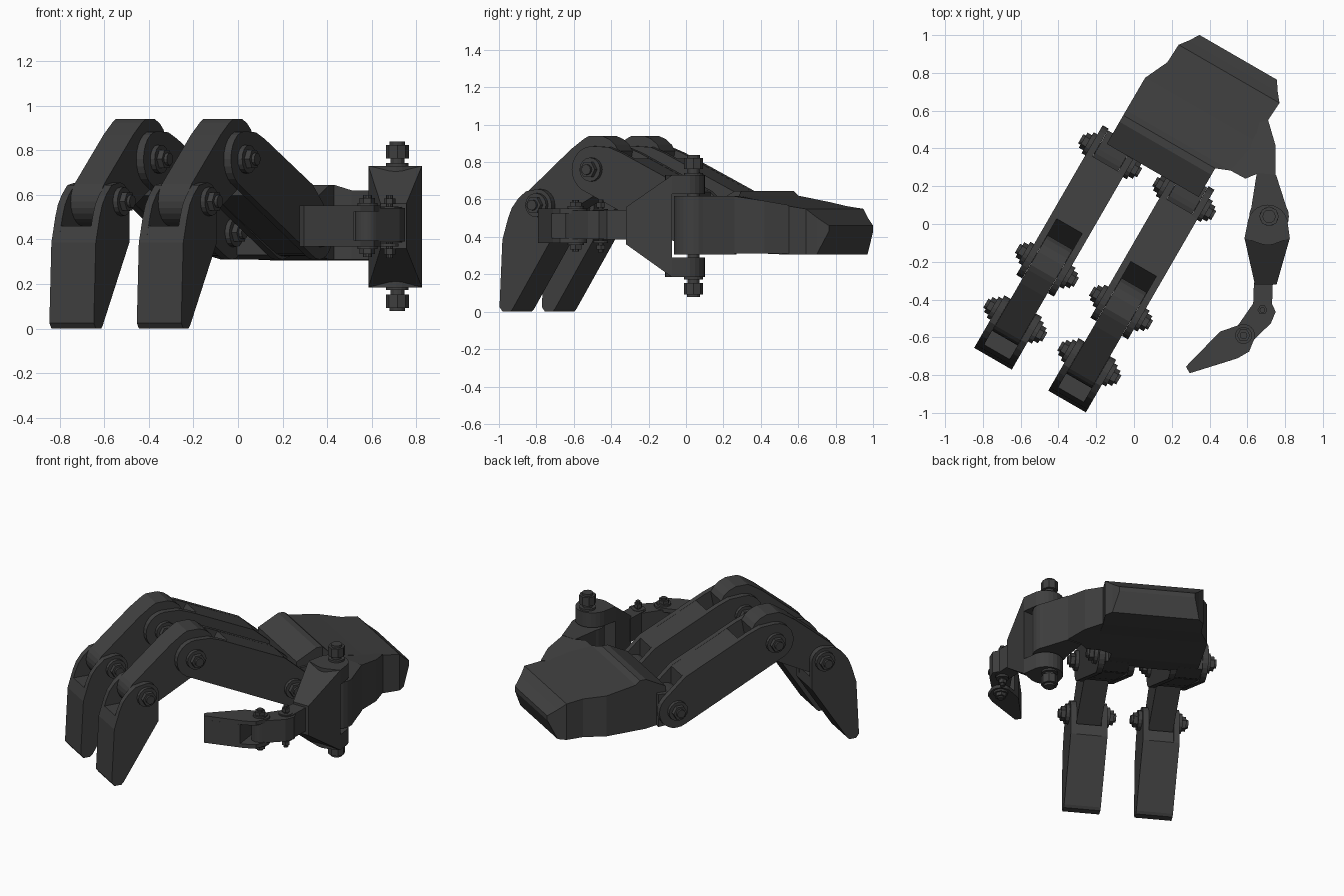
import bpy, bmesh, math

if "Cube" in bpy.data.objects:
    bpy.data.objects.remove(bpy.data.objects["Cube"])

# one dark grey colour for the whole hand
grey = bpy.data.materials.new("dark grey")
grey.diffuse_color = (0.05, 0.05, 0.05, 1)
grey.use_nodes = True
grey.node_tree.nodes["Principled BSDF"].inputs["Base Color"].default_value = grey.diffuse_color


def finger_frame(u, z, v):
    """u runs along the fingers, v across the palm; turned 30 degrees from y."""
    return (-0.5 * u + 0.866 * v, -0.866 * u - 0.5 * v, z)


def plan_frame(x, y, z):
    return (x, y, z)


def hull(circles=(), pts=(), n=24):
    """Convex outline round circles (a, b, r) and points."""
    P = [tuple(p) for p in pts]
    for a, b, r in circles:
        P += [(a + r * math.cos(math.tau * i / n), b + r * math.sin(math.tau * i / n)) for i in range(n)]
    P = sorted(set((round(a, 5), round(b, 5)) for a, b in P))

    def chain(seq):
        out = []
        for p in seq:
            while len(out) > 1 and ((out[-1][0] - out[-2][0]) * (p[1] - out[-2][1])
                                    - (out[-1][1] - out[-2][1]) * (p[0] - out[-2][0])) <= 1e-7:
                out.pop()
            out.append(p)
        return out[:-1]
    return chain(P) + chain(P[::-1])


def loft(bm, rings):
    rows = [[bm.verts.new(p) for p in ring] for ring in rings]
    n = len(rows[0])
    for a, b in zip(rows, rows[1:]):
        for i in range(n):
            j = (i + 1) % n
            bm.faces.new((a[i], a[j], b[j], b[i]))
    bm.faces.new(rows[0][::-1])
    bm.faces.new(rows[-1])


def part(name, lofts):
    bm = bmesh.new()
    for rings in lofts:
        loft(bm, rings)
    bmesh.ops.recalc_face_normals(bm, faces=bm.faces)
    me = bpy.data.meshes.new(name)
    bm.to_mesh(me)
    bm.free()
    me.materials.append(grey)
    ob = bpy.data.objects.new(name, me)
    bpy.context.collection.objects.link(ob)
    return ob


def prism(frame, outline, w0, w1):
    return [[frame(a, b, w) for a, b in outline] for w in (w0, w1)]


def bolt(name, frame, a, b, mid, steps):
    """Stepped pin: steps are (inner, outer, radius, sides) mirrored about mid."""
    lofts = []
    for s in (-1, 1):
        for w0, w1, r, n in steps:
            lofts.append(prism(frame, hull([(a, b, r)], n=n), mid + s * w0, mid + s * w1))
    part(name, lofts)


def fork(frame, outline, core, mid, inner, outer):
    """Two cheek plates joined by a solid core."""
    return [prism(frame, outline, mid - outer, mid - inner),
            prism(frame, outline, mid + inner, mid + outer),
            prism(frame, core, mid - inner, mid + inner)]


# palm: box sections (u, v left, v right, z bottom, z top)
sections = [(-0.295, -0.337, 0.225, 0.33, 0.575), (-0.43, -0.337, 0.225, 0.31, 0.645),
            (-0.47, -0.337, 0.225, 0.31, 0.645), (-0.50, -0.337, 0.30, 0.31, 0.62),
            (-0.70, -0.336, 0.34, 0.31, 0.585), (-0.83, -0.275, 0.34, 0.305, 0.565),
            (-0.94, -0.27, 0.347, 0.305, 0.55), (-0.985, -0.235, 0.31, 0.305, 0.505),
            (-1.04, -0.20, 0.273, 0.43, 0.46)]
part("palm", [[[finger_frame(u, z, v) for v, z in ((l, b), (r, b), (r, t), (l, t))]
               for u, l, r, b, t in sections]])

# side arm carrying the thumb hinge barrel, its top falling to meet the palm
arm = [(0.48, 0.30), (0.59, 0.24), (0.65, 0.265), (0.75, 0.24), (0.748, 0.42), (0.71, 0.55), (0.60, 0.52)]
neck = [(0.65, 0.27), (0.62, 0.08), (0.81, 0.08), (0.752, 0.26)]
arm_top = [(x, y, 0.62 - 0.05 * min(1, max(0, (y - 0.3) / 0.22))) for x, y in arm]
part("thumb_arm", [[[(x, y, 0.31) for x, y in arm], arm_top],
                   prism(plan_frame, neck, 0.305, 0.62),
                   prism(plan_frame, hull([(0.715, 0.04, 0.105)]), 0.305, 0.62)])

# finger joints (u, z)
K, M, E = (-0.25, 0.43), (0.42, 0.76), (0.755, 0.57)
finger_bolt = [(0, 0.116, 0.03, 12), (0.115, 0.138, 0.064, 16), (0.138, 0.165, 0.046, 6), (0.165, 0.18, 0.028, 12)]

lower_out = hull([(*K, 0.12), (*M, 0.125)], [(-0.19, 0.645), (0.24, 0.85), (0.32, 0.88)])
# the core floor slopes down under the middle joint
lower_core = [(-0.20, 0.335), (0.18, 0.508), (0.36, 0.597), (0.29, 0.63), (0.18, 0.82), (-0.20, 0.64)]
mid_out = hull([(*M, 0.12), (*E, 0.11)],
               [(0.28, 0.86), (0.30, 0.893), (0.335, 0.922), (0.38, 0.94), (0.46, 0.94), (0.49, 0.925), (0.57, 0.87)])
tip_pts = [(0.91, 0.015), (0.925, 0.0), (0.972, 0.0), (0.991, 0.025), (0.973, 0.385), (0.672, 0.385)]
tip_out = hull([(*E, 0.085)], tip_pts + [(0.938, 0.5), (0.915, 0.555), (0.88, 0.6), (0.83, 0.643)])
tip_core = hull([], tip_pts + [(0.95, 0.46), (0.675, 0.46)])
lug = hull([(*K, 0.105)], [(-0.36, 0.32), (-0.36, 0.54)])

for side, v in (("outer", -0.29), ("inner", 0.163)):
    part(side + "_knuckle_lug", [prism(finger_frame, lug, v - 0.077, v + 0.077)])
    part(side + "_finger_lower_link", fork(finger_frame, lower_out, lower_core, v, 0.078, 0.115))
    part(side + "_finger_middle_link", [prism(finger_frame, mid_out, v - 0.077, v + 0.077)])
    part(side + "_finger_tip", fork(finger_frame, tip_out, tip_core, v, 0.078, 0.115))
    for joint, (u, z) in (("knuckle", K), ("middle", M), ("end", E)):
        bolt(side + "_finger_" + joint + "_bolt", finger_frame, u, z, v, finger_bolt)

# thumb base: tapered body with a hinge lug above and below the barrel
cheek = hull([(0.708, -0.005, 0.107)], [(0.585, -0.075), (0.825, -0.075)])
body = [[(l, y, b), (r, y, b), (r, y, t), (l, y, t)] for y, l, r, b, t in
        ((-0.075, 0.585, 0.825, 0.185, 0.73), (-0.32, 0.64, 0.755, 0.36, 0.56))]
tongue = hull([(0.68, -0.45, 0.05)], [(0.635, -0.31), (0.735, -0.31)])
part("thumb_base", [body, prism(plan_frame, cheek, 0.63, 0.73),
                    prism(plan_frame, cheek, 0.185, 0.29),
                    prism(plan_frame, tongue, 0.385, 0.545)])

# thumb middle link and tip
J1, J2 = (0.68, -0.455), (0.58, -0.59)
part("thumb_middle_link", [prism(plan_frame, hull([(*J1, 0.06), (*J2, 0.055)], [(0.75, -0.465), (0.725, -0.525)]),
                                 0.39, 0.54)])
tip = hull([(*J2, 0.06)], [(0.275, -0.755), (0.295, -0.79), (0.455, -0.57), (0.55, -0.71), (0.61, -0.675)])
tip_solid = [(0.275, -0.755), (0.295, -0.79), (0.52, -0.72), (0.50, -0.555), (0.455, -0.57)]
part("thumb_tip", fork(plan_frame, tip, tip_solid, 0.46, 0.065, 0.092))

# thumb bolts
bolt("thumb_base_bolt", plan_frame, 0.715, 0.04, 0.458,
     [(0, 0.31, 0.032, 12), (0.272, 0.285, 0.05, 16), (0.305, 0.365, 0.052, 8), (0.365, 0.38, 0.035, 12)])
bolt("thumb_middle_bolt", plan_frame, *J1, 0.458,
     [(0, 0.11, 0.016, 10), (0.077, 0.09, 0.04, 14), (0.10, 0.125, 0.026, 6), (0.125, 0.142, 0.015, 10)])
bolt("thumb_end_bolt", plan_frame, *J2, 0.46,
     [(0, 0.09, 0.025, 10), (0.092, 0.104, 0.045, 14), (0.104, 0.126, 0.035, 6), (0.126, 0.138, 0.02, 10)])
